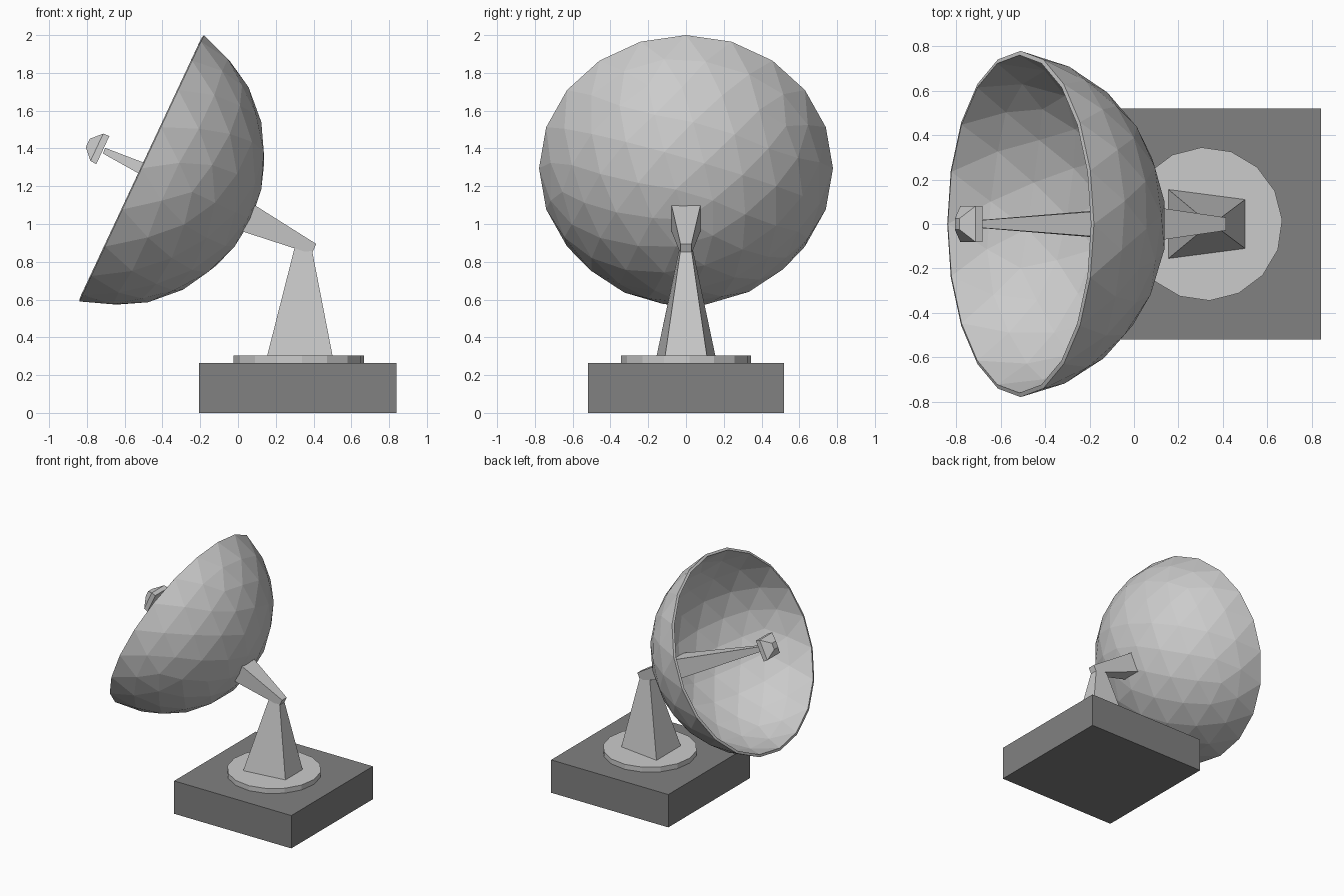
import bpy, bmesh, math
from mathutils import Matrix, Vector

if "Cube" in bpy.data.objects:
    bpy.data.objects.remove(bpy.data.objects["Cube"])


def finish(name, bm, mat=None):
    bmesh.ops.recalc_face_normals(bm, faces=bm.faces)
    mesh = bpy.data.meshes.new(name)
    bm.to_mesh(mesh)
    bm.free()
    obj = bpy.data.objects.new(name, mesh)
    bpy.context.collection.objects.link(obj)
    if mat:
        mesh.materials.append(mat)
    return obj


def loft(name, rings, frame=Matrix()):
    """Closed solid through rings with equal numbers of corners."""
    bm = bmesh.new()
    rows = [[bm.verts.new(frame @ Vector(p)) for p in r] for r in rings]
    n = len(rows[0])
    for a, b in zip(rows, rows[1:]):
        for i in range(n):
            j = (i + 1) % n
            bm.faces.new((a[i], a[j], b[j], b[i]))
    bm.faces.new(rows[0][::-1])
    bm.faces.new(rows[-1])
    return finish(name, bm)


def square(h, z):
    return [(-h, -h, z), (h, -h, z), (h, h, z), (-h, h, z)]


dark = bpy.data.materials.new("dark_grey")
dark.diffuse_color = (0.22, 0.22, 0.22, 1)
dark.use_nodes = True
dark.node_tree.nodes["Principled BSDF"].inputs["Base Color"].default_value = dark.diffuse_color

# Base block
bm = bmesh.new()
bmesh.ops.create_cube(bm, size=1, matrix=Matrix.Translation((0.317, 0, 0.1325))
                      @ Matrix.Diagonal((1.046, 1.04, 0.265, 1)))
finish("base_block", bm, dark)

# Turntable disc
bm = bmesh.new()
bmesh.ops.create_cone(bm, cap_ends=True, segments=16, radius1=0.345, radius2=0.345,
                      depth=0.04, matrix=Matrix.Translation((0.322, 0, 0.285))
                      @ Matrix.Rotation(math.radians(3), 4, 'Z'))
finish("turntable", bm)

# Tapered pedestal
loft("pedestal", [
    [(0.155, -0.155, 0.305), (0.5, -0.11, 0.305), (0.5, 0.11, 0.305), (0.155, 0.155, 0.305)],
    [(0.305, -0.03, 0.895), (0.393, -0.03, 0.855), (0.393, 0.03, 0.855), (0.305, 0.03, 0.895)]])

# Dish frame: origin at the rim centre, local z points out of the back
up = Vector((0.66, 0, 1.41)).normalized()
back = Vector((up.z, 0, -up.x))
frame = Matrix((up, back.cross(up), back)).transposed().to_4x4()
frame.translation = (-0.51, 0, 1.295)

# Dish: half icosphere drawn in to a shallower spherical cap
R, K = 0.793, 0.877
bm = bmesh.new()
bmesh.ops.create_icosphere(bm, subdivisions=3, radius=1,
                           matrix=Matrix.Rotation(math.pi / 2, 4, 'Z'))
bmesh.ops.delete(bm, geom=[v for v in bm.verts if v.co.z < -0.01], context='VERTS')
for v in bm.verts:
    t = math.acos(max(-1, min(1, v.co.z))) * K
    az = math.atan2(v.co.y, v.co.x)
    v.co = frame @ Vector((R * math.sin(t) * math.cos(az), R * math.sin(t) * math.sin(az),
                           R * (math.cos(t) - math.cos(math.pi / 2 * K))))
centre = frame.translation
bm.normal_update()
dish = finish("dish", bm)
# make sure the shell faces outward before thickening it inward
face = dish.data.polygons[0]
if face.normal.dot(face.center - centre) < 0:
    dish.data.flip_normals()
shell = dish.modifiers.new("shell", 'SOLIDIFY')
shell.thickness = 0.02
shell.offset = -1

# Support arm behind the dish
loft("support_arm", [square(0.078, 0.615), square(0.029, 1.007)], frame)

# Feed mast and feed horn in front of the dish
loft("feed_mast", [square(0.077, 0.63), square(0.016, -0.22)], frame)
loft("feed_horn", [square(0.082, -0.227), square(0.08, -0.262), square(0.025, -0.315)], frame)
